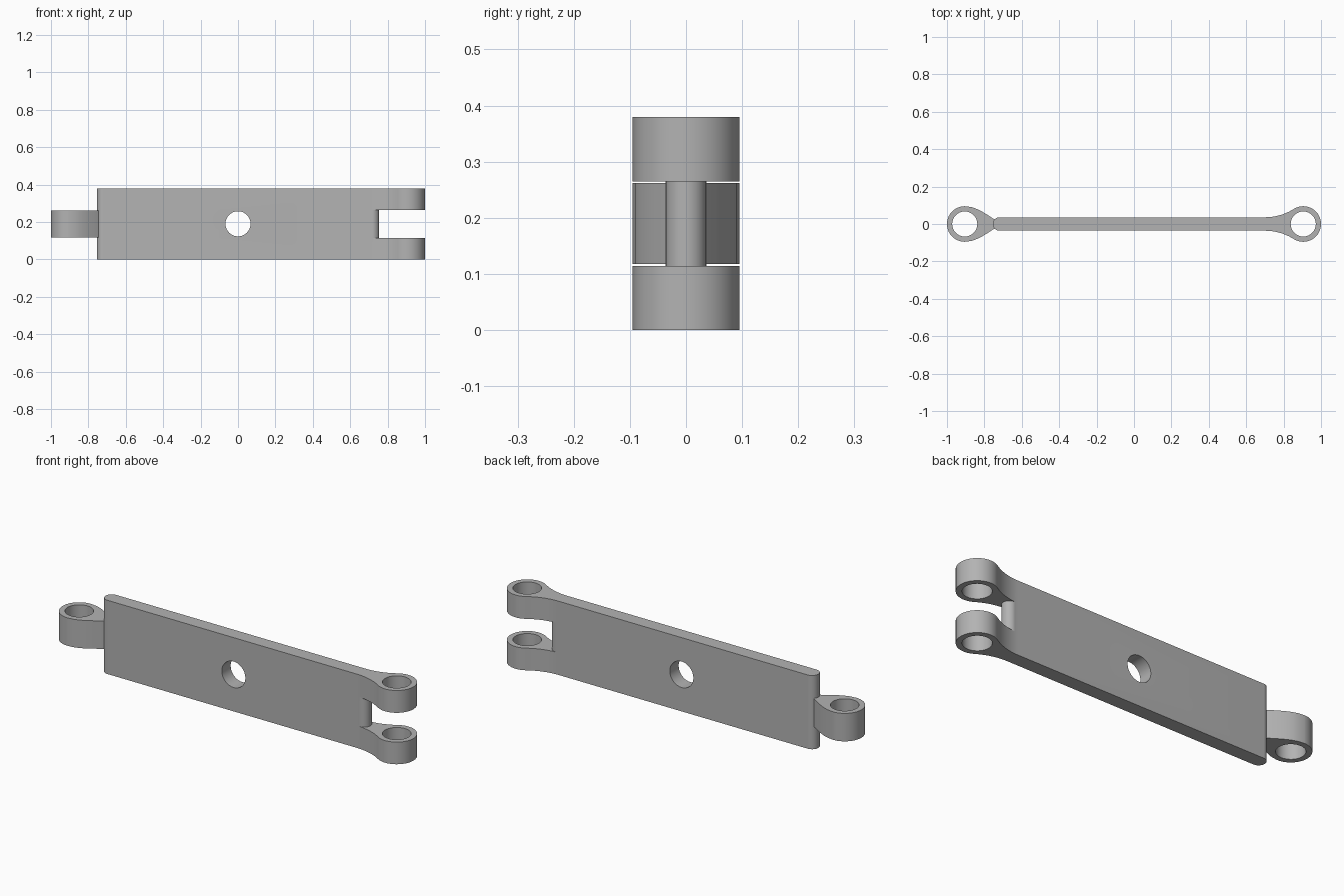
import bpy, bmesh
from math import pi, sin, cos, sqrt, atan2
from mathutils import Matrix

cube = bpy.data.objects.get("Cube")
if cube:
    bpy.data.objects.remove(cube, do_unlink=True)

HEIGHT, HALF = 0.38, 0.036           # plate height and half thickness
EYE_X, EYE_R, BORE = 0.905, 0.095, 0.067
SLOT = (0.114, 0.265)                # height range of the fork slot

steel = bpy.data.materials.new("grey_steel")
steel.use_nodes = True
GREY = (0.45, 0.45, 0.45, 1)
steel.diffuse_color = GREY
steel.node_tree.nodes["Principled BSDF"].inputs["Base Color"].default_value = GREY


def arc(cx, cy, r, a0, a1, n=24):
    return [(cx + r * cos(a0 + (a1 - a0) * i / n),
             cy + r * sin(a0 + (a1 - a0) * i / n)) for i in range(n + 1)]


def extrude(name, outline, z0, z1):
    """Upright prism from an outline in plan."""
    bm = bmesh.new()
    face = bm.faces.new([bm.verts.new((x, y, z0)) for x, y in outline])
    new = bmesh.ops.extrude_face_region(bm, geom=[face])["geom"]
    bmesh.ops.translate(bm, vec=(0, 0, z1 - z0),
                        verts=[v for v in new if isinstance(v, bmesh.types.BMVert)])
    bmesh.ops.recalc_face_normals(bm, faces=bm.faces)
    mesh = bpy.data.meshes.new(name)
    bm.to_mesh(mesh)
    bm.free()
    mesh.materials.append(steel)
    obj = bpy.data.objects.new(name, mesh)
    bpy.context.collection.objects.link(obj)
    return obj


def cut(obj, cutter):
    """Subtract the cutter from the object and remove it."""
    mod = obj.modifiers.new("cut", 'BOOLEAN')
    mod.operation, mod.solver, mod.object = 'DIFFERENCE', 'EXACT', cutter
    bpy.context.view_layer.objects.active = obj
    bpy.ops.object.modifier_apply(modifier=mod.name)
    bpy.data.objects.remove(cutter, do_unlink=True)


def pin(x):
    return extrude("bore_cutter", arc(x, 0, BORE, 0, 2 * pi, 64)[:-1], -0.1, 0.5)


def mirrored(upper):
    """Close an upper outline with its reflection across y = 0."""
    return upper + [(x, -y) for x, y in reversed(upper) if y > 1e-5]


# Plate that flares through a fillet into the forked end
fx = 0.70
dx = EYE_X - fx
fr = (dx**2 + HALF**2 - EYE_R**2) / (2 * (EYE_R - HALF))
fy = HALF + fr
slope = atan2(-fy, dx)
upper = arc(-0.755 + HALF, 0, HALF, pi, pi / 2, 12)
upper += arc(fx, fy, fr, -pi / 2, slope, 16)
upper += arc(EYE_X, 0, EYE_R, slope + pi, 0, 36)[1:]
plate = extrude("forked_plate", mirrored(upper), 0, HEIGHT)

# Slot whose inner end leaves a rounded nose on the plate
nose = 0.755 - HALF
slot = [(nose, -0.2)] + arc(nose, 0, HALF, -pi / 2, pi / 2) + [(nose, 0.2), (1.2, 0.2), (1.2, -0.2)]
cut(plate, extrude("slot_cutter", slot, *SLOT))
cut(plate, pin(EYE_X))

# Round hole through the middle of the plate
hole = pin(0)
hole.data.transform(Matrix.Translation((0, 0, HEIGHT / 2)) @ Matrix.Rotation(pi / 2, 4, 'X')
                    @ Matrix.Translation((0, 0, -0.2)))
cut(plate, hole)

# Single teardrop eye at the other end
taper = [(-0.87, 0.0905), (-0.85, 0.084), (-0.83, 0.0755), (-0.81, 0.065),
         (-0.79, 0.053), (-0.77, 0.040), (-0.745, 0.024), (-0.735, 0.015)]
eye = extrude("single_eye", mirrored(arc(-EYE_X, 0, EYE_R, pi, pi / 2, 28) + taper), 0.118, 0.262)
cut(eye, pin(-EYE_X))

# Smooth the round walls, keep the edges sharp
for obj in (plate, eye):
    bpy.ops.object.select_all(action='DESELECT')
    obj.select_set(True)
    bpy.context.view_layer.objects.active = obj
    bpy.ops.object.shade_smooth_by_angle(angle=pi / 6)
